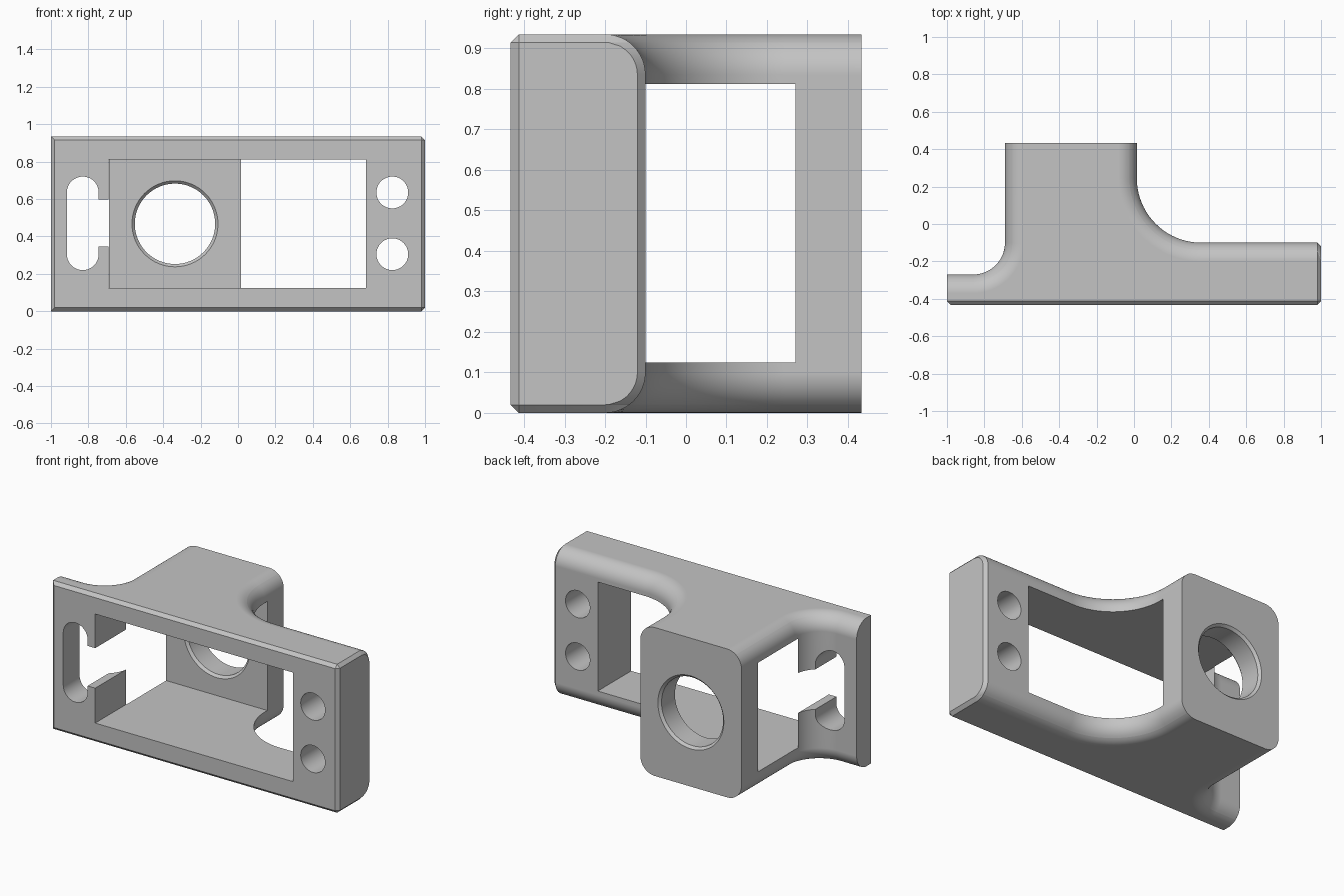
import bpy, bmesh
from math import sin, cos, pi, sqrt

old = bpy.data.objects.get("Cube")
if old:
    bpy.data.objects.remove(old)

H = 0.935            # overall height
R = 0.1              # rounding along the rear contour
C = 0.02             # chamfer of the front and the left end
FRONT, BACK = -0.433, 0.433


def arc(cx, cy, r, a0, a1, n=20):
    return [(cx + r * cos(a0 + (a1 - a0) * i / n),
             cy + r * sin(a0 + (a1 - a0) * i / n)) for i in range(n + 1)]


def loft(name, loops):
    """Closed solid through loops that all have the same number of points."""
    bm = bmesh.new()
    rings = [[bm.verts.new(p) for p in loop] for loop in loops]
    n = len(rings[0])
    for a, b in zip(rings, rings[1:]):
        for i in range(n):
            j = (i + 1) % n
            bm.faces.new((a[i], a[j], b[j], b[i]))
    bm.faces.new(rings[0][::-1])
    bm.faces.new(rings[-1])
    bmesh.ops.remove_doubles(bm, verts=bm.verts, dist=1e-5)
    bmesh.ops.recalc_face_normals(bm, faces=bm.faces)
    mesh = bpy.data.meshes.new(name)
    bm.to_mesh(mesh)
    bm.free()
    ob = bpy.data.objects.new(name, mesh)
    bpy.context.collection.objects.link(ob)
    return ob


def outline(z):
    """Plan section of the bracket at height z, rounded and chamfered."""
    d = min(z, H - z)
    h = max(0, R - d)
    off = R - sqrt(max(0, R * R - h * h))
    s = min(d, C)
    end_y = -0.1 - R + sqrt(max(0, (R - s) ** 2 - h * h))
    y0 = FRONT + C
    pts = [(-1, y0), (-1 + s, y0 - s), (1 - C, y0 - s), (1 - C + s, y0),
           (1 - C + s, end_y), (1 - C, -0.1 - off)]
    pts += arc(0.36, 0.245, 0.345 + off, 1.5 * pi, pi)
    pts += [(0.015 - off, BACK), (-0.69 + off, BACK)]
    pts += arc(-0.86, -0.1, 0.17 + off, 0, -0.5 * pi)
    pts += [(-1, -0.27 - off)]
    return [(x, y, z) for x, y in pts]


# Main body: stacked plan sections
steps = sorted([R * (1 - cos(i * pi / 24)) for i in range(13)] + [C])
levels = steps + [H - d for d in reversed(steps)]
bracket = loft("bracket_body", [outline(z) for z in levels])


def prism(name, pts, y0=-0.6, y1=0.1):
    return loft(name, [[(x, y, z) for x, z in pts] for y in (y0, y1)])


def rect(x0, x1, z0, z1):
    return [(x0, z0), (x1, z0), (x1, z1), (x0, z1)]


# Cutters: pocket, screw holes, keyhole slot and its opening, chamfered bore
low, high = 0.305, 0.635
cutters = [prism("pocket_cutter", rect(-0.692, 0.685, 0.125, 0.812), -0.6, 0.27)]
for z in (low, high):
    cutters.append(prism("screw_hole_cutter", arc(0.825, z, 0.085, 0, 2 * pi, 48)[:-1]))
cutters.append(prism("slot_cutter", arc(-0.83, low, 0.085, -pi, 0, 24)
                     + arc(-0.83, high, 0.085, 0, pi, 24)))
cutters.append(prism("slot_opening_cutter", rect(-0.83, -0.6, 0.345, 0.597)))
bore = [(0.255, 0.245), (0.285, 0.215), (0.418, 0.215), (0.448, 0.245)]
cutters.append(loft("bore_cutter", [
    [(x, y, z) for x, z in arc(-0.337, H / 2, r, 0, 2 * pi, 64)[:-1]] for y, r in bore]))

bpy.ops.object.select_all(action='DESELECT')
bpy.context.view_layer.objects.active = bracket
bracket.select_set(True)
for cutter in cutters:
    cutter.hide_render = True
    mod = bracket.modifiers.new("cut", 'BOOLEAN')
    mod.operation = 'DIFFERENCE'
    mod.solver = 'EXACT'
    mod.object = cutter
    bpy.ops.object.modifier_apply(modifier=mod.name)
    bpy.data.objects.remove(cutter)

# Smooth roundings, crisp edges
bpy.ops.object.shade_smooth_by_angle(angle=pi / 6)
weighted = bracket.modifiers.new("weighted_normals", 'WEIGHTED_NORMAL')
weighted.keep_sharp = True

# Single grey material
grey = bpy.data.materials.new("plain_grey")
grey.use_nodes = True
colour = (0.55, 0.55, 0.55, 1)
grey.diffuse_color = colour
grey.node_tree.nodes["Principled BSDF"].inputs["Base Color"].default_value = colour
bracket.data.materials.clear()
bracket.data.materials.append(grey)
